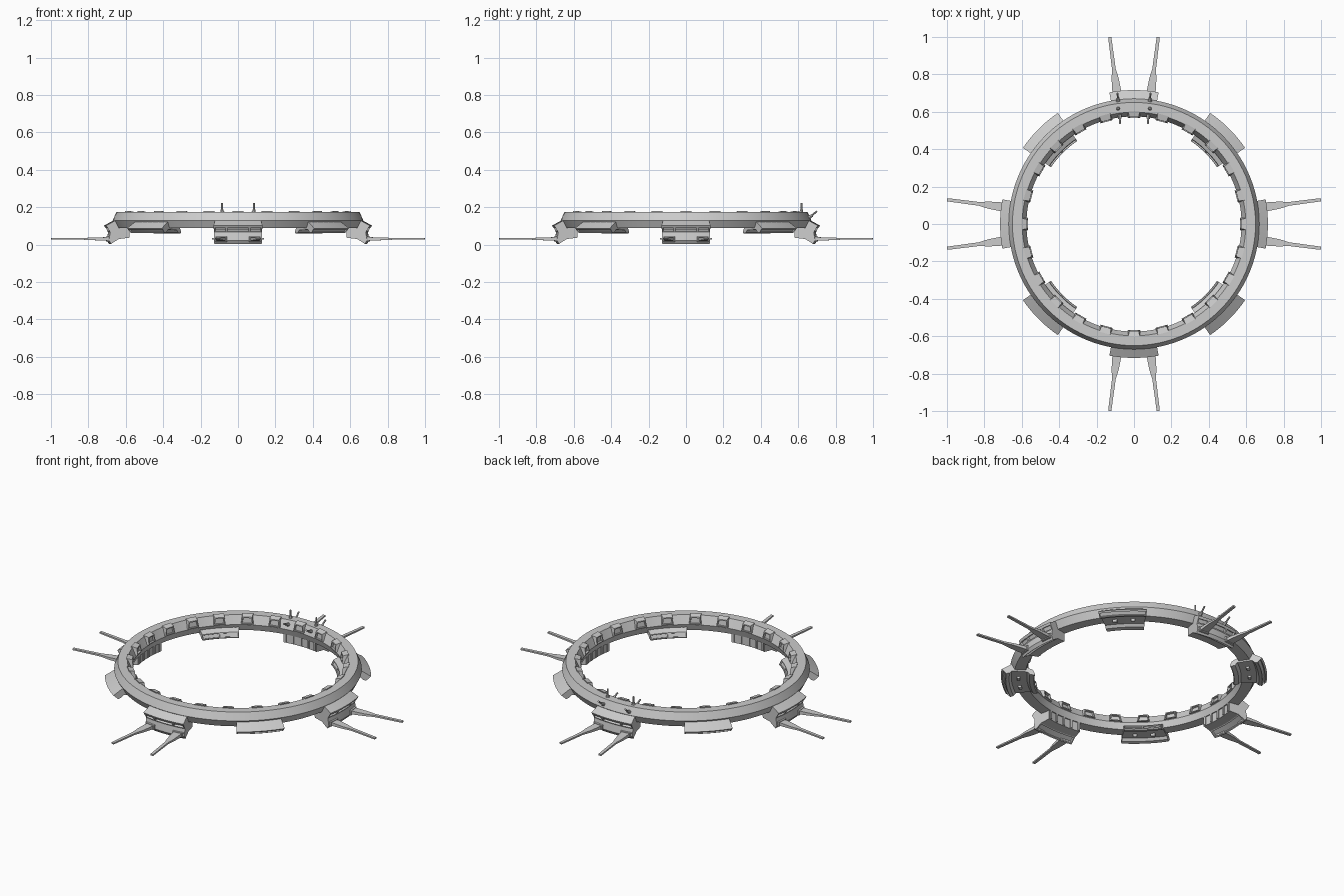
import bpy, bmesh
from math import radians, cos, sin, pi
from mathutils import Matrix, Vector

if "Cube" in bpy.data.objects:
    bpy.data.objects.remove(bpy.data.objects["Cube"])


def finish(bm, name):
    bmesh.ops.recalc_face_normals(bm, faces=bm.faces)
    me = bpy.data.meshes.new(name)
    bm.to_mesh(me)
    bm.free()
    ob = bpy.data.objects.new(name, me)
    bpy.context.collection.objects.link(ob)
    bpy.context.view_layer.objects.active = ob
    ob.select_set(True)
    bpy.ops.object.shade_smooth_by_angle(angle=radians(20))
    ob.select_set(False)
    return ob


def sweep(name, profile, a0, a1, n, panels=()):
    """Revolve a closed (radius, z) profile from a0 to a1 degrees.
    panels: (profile edge, first column, last column, rim, depth) recesses."""
    bm = bmesh.new()
    full = abs(a1 - a0) >= 360
    rings = []
    for i in range(n if full else n + 1):
        a = radians(a0 + (a1 - a0) * i / n)
        rings.append([bm.verts.new((r * cos(a), r * sin(a), z)) for r, z in profile])
    m = len(profile)
    grid = {}
    for i in range(n):
        p, q = rings[i], rings[(i + 1) % len(rings)]
        for j in range(m):
            k = (j + 1) % m
            grid[j, i] = bm.faces.new((p[j], q[j], q[k], p[k]))
    if not full:
        bm.faces.new(rings[0])
        bm.faces.new(rings[-1])
    bmesh.ops.recalc_face_normals(bm, faces=bm.faces)
    for edge, c0, c1, rim, depth in panels:
        fs = [grid[edge, c] for c in range(c0, c1)]
        bmesh.ops.inset_region(bm, faces=fs, thickness=rim, use_even_offset=True)
        bmesh.ops.inset_region(bm, faces=fs, thickness=0.001, depth=-depth, use_even_offset=True)
    return finish(bm, name)


def loft(name, sections, matrix):
    """Box-section loft along local x: (x, y half width, z low, z high)."""
    bm = bmesh.new()
    loops = [[bm.verts.new(matrix @ Vector(c)) for c in
              ((x, -w, lo), (x, w, lo), (x, w, hi), (x, -w, hi))]
             for x, w, lo, hi in sections]
    for p, q in zip(loops, loops[1:]):
        for j in range(4):
            k = (j + 1) % 4
            bm.faces.new((p[j], q[j], q[k], p[k]))
    bm.faces.new(loops[0])
    bm.faces.new(loops[-1])
    return finish(bm, name)


def rod(name, p0, p1, r0, r1, sides=8):
    p0, p1 = Vector(p0), Vector(p1)
    d = p1 - p0
    m = Matrix.Translation((p0 + p1) / 2) @ d.to_track_quat('Z', 'Y').to_matrix().to_4x4()
    bm = bmesh.new()
    bmesh.ops.create_cone(bm, cap_ends=True, segments=sides, radius1=r0, radius2=r1,
                          depth=d.length, matrix=m)
    return finish(bm, name)


def spin(deg):
    return Matrix.Rotation(radians(deg), 4, 'Z')


# Main ring
sweep("main_ring", [(0.598, 0.174), (0.650, 0.174), (0.670, 0.130), (0.648, 0.088),
                    (0.588, 0.088), (0.575, 0.125)], 0, 360, 96)

# Small window housings around the inner wall
for i in range(24):
    a = i * 15
    bm = bmesh.new()
    inner = [(0.566, -0.033, 0.130), (0.566, 0.033, 0.130), (0.572, 0.026, 0.172), (0.572, -0.026, 0.172)]
    outer = [(0.600, -0.037, 0.126), (0.600, 0.037, 0.126), (0.604, 0.030, 0.180), (0.604, -0.030, 0.180)]
    vi = [bm.verts.new(spin(a) @ Vector(c)) for c in inner]
    vo = [bm.verts.new(spin(a) @ Vector(c)) for c in outer]
    face = bm.faces.new(vi)
    bm.faces.new(vo)
    for j in range(4):
        k = (j + 1) % 4
        bm.faces.new((vi[j], vi[k], vo[k], vo[j]))
    bmesh.ops.recalc_face_normals(bm, faces=bm.faces)
    bmesh.ops.inset_region(bm, faces=[face], thickness=0.008)
    bmesh.ops.inset_region(bm, faces=[face], thickness=0.001, depth=-0.012)
    finish(bm, "inner_window")

H = 10.6  # half angle covered by a pod

# Docking pods on the four axes
pod = [(0.655, 0.135), (0.716, 0.102), (0.712, 0.094), (0.695, 0.066), (0.702, 0.022),
       (0.690, 0.004), (0.648, 0.030), (0.594, 0.036), (0.594, 0.095), (0.62, 0.12)]
for a in (0, 90, 180, 270):
    sweep("docking_pod", pod, a - H, a + H, 12,
          [(2, 0, 12, 0.006, 0.012), (5, 0, 12, 0.007, 0.012)])
    # ribs on the inner wall
    for d in (-9.5, -5, 0, 5, 9.5):
        sweep("pod_rib", [(0.588, 0.092), (0.588, 0.040), (0.598, 0.036), (0.598, 0.095)],
              a + d - 0.6, a + d + 0.6, 1)
    # window dividers
    for d in (-5, 5):
        sweep("pod_divider", [(0.711, 0.095), (0.697, 0.068), (0.685, 0.072), (0.700, 0.098)],
              a + d - 0.4, a + d + 0.4, 1)
    # docking arms and their sockets
    for s in (-7.4, 7.4):
        m = spin(a + s)
        loft("arm_socket", [(0.685, 0.033, 0.013, 0.046), (0.707, 0.030, 0.016, 0.043)], m)
        loft("docking_arm", [(0.69, 0.025, 0.020, 0.040), (0.73, 0.023, 0.021, 0.039),
                             (0.785, 0.019, 0.024, 0.037), (0.835, 0.010, 0.026, 0.036),
                             (1.0075, 0.0085, 0.027, 0.035)], m)

# Gallery pods on the diagonals
gallery = [(0.650, 0.132), (0.720, 0.087), (0.714, 0.082), (0.694, 0.062), (0.676, 0.066),
           (0.664, 0.080), (0.580, 0.078), (0.566, 0.064), (0.543, 0.060), (0.538, 0.066),
           (0.550, 0.092), (0.590, 0.110)]
for a in (45, 135, 225, 315):
    sweep("gallery_pod", gallery, a - H, a + H, 12,
          [(2, 0, 12, 0.004, 0.008), (9, 0, 6, 0.004, 0.008), (9, 6, 12, 0.004, 0.008)])
    for s in (-4.5, 4.5):
        m = spin(a + s)
        rod("gallery_light", m @ Vector((0.625, -0.012, 0.074)), m @ Vector((0.625, 0.012, 0.074)),
            0.009, 0.009, 12)

# Antennas at the back
for x in (-0.085, 0.085):
    rod("antenna_foot", (x, 0.617, 0.170), (x, 0.617, 0.188), 0.011, 0.007)
    rod("antenna_mast", (x, 0.617, 0.180), (x, 0.617, 0.222), 0.005, 0.005)
    rod("outer_antenna_foot", (x, 0.655, 0.145), (x, 0.676, 0.156), 0.011, 0.007)
    rod("outer_antenna", (x, 0.665, 0.150), (x * 1.04, 0.700, 0.178), 0.005, 0.005)
    rod("inner_antenna_foot", (x * 0.9, 0.585, 0.150), (x * 0.9, 0.562, 0.158), 0.011, 0.008)
    rod("inner_antenna", (x * 0.9, 0.570, 0.155), (x * 0.88, 0.538, 0.172), 0.005, 0.005)
